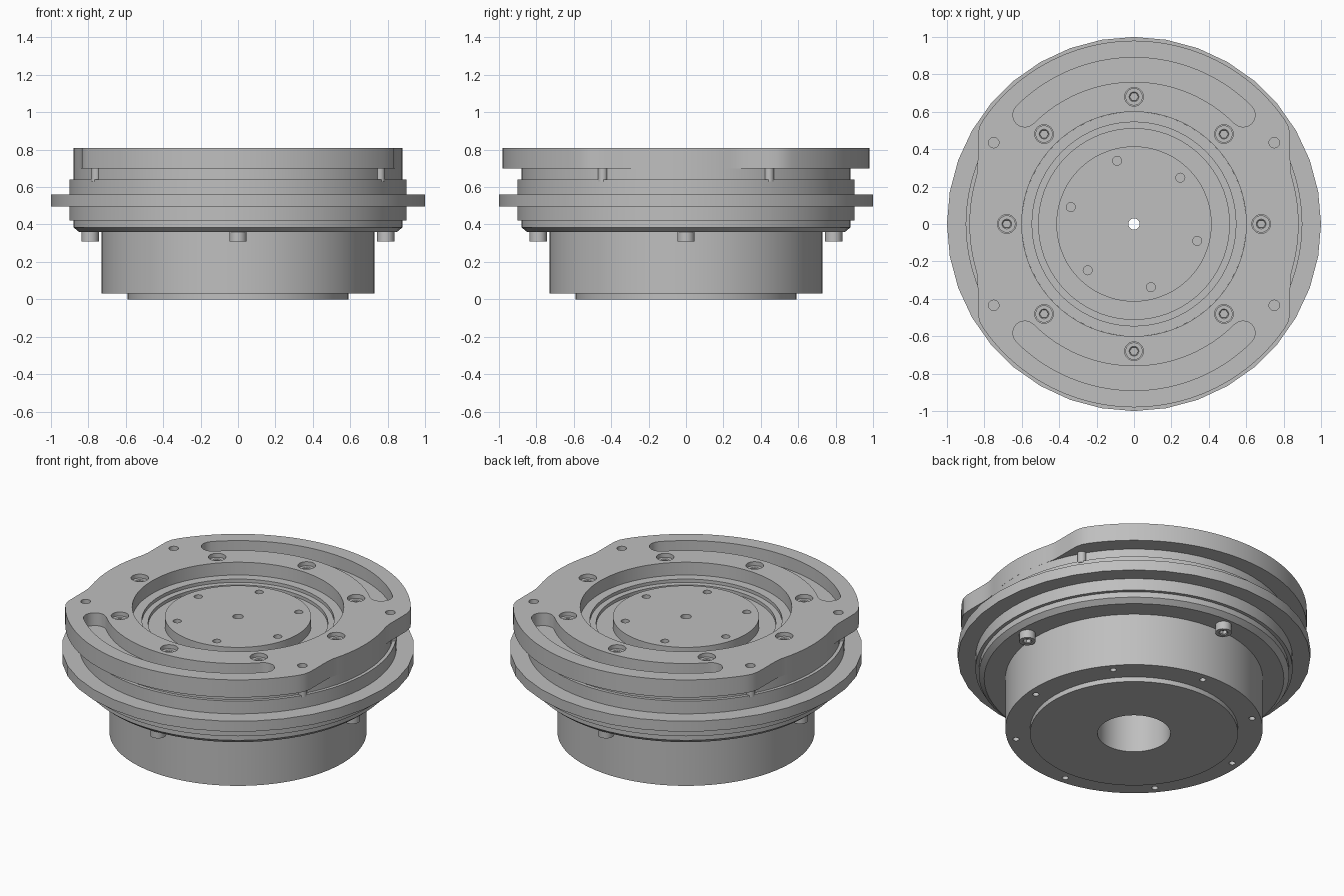
import bpy
import bmesh
from math import sin, cos, pi, tau, radians
from mathutils import Matrix

cube = bpy.data.objects.get("Cube")
if cube:
    bpy.data.objects.remove(cube, do_unlink=True)

grey = bpy.data.materials.new("machined grey")
grey.use_nodes = True
colour = (0.52, 0.52, 0.52, 1)
grey.diffuse_color = colour
grey.node_tree.nodes["Principled BSDF"].inputs["Base Color"].default_value = colour


def finish(name, bm):
    """Turn a bmesh into a grey object."""
    bmesh.ops.recalc_face_normals(bm, faces=bm.faces)
    mesh = bpy.data.meshes.new(name)
    bm.to_mesh(mesh)
    bm.free()
    mesh.materials.append(grey)
    obj = bpy.data.objects.new(name, mesh)
    bpy.context.collection.objects.link(obj)
    return obj


def activate(obj):
    bpy.ops.object.select_all(action="DESELECT")
    obj.select_set(True)
    bpy.context.view_layer.objects.active = obj


def smooth(obj):
    activate(obj)
    bpy.ops.object.shade_smooth_by_angle(angle=radians(30))


def lathe(name, loop, segs, shape=lambda r, a: r):
    """Revolve a closed (radius, z) loop; shape may vary radius with angle."""
    bm = bmesh.new()
    rings = []
    for i in range(segs):
        a = tau * i / segs
        rings.append([bm.verts.new((shape(r, a) * cos(a), shape(r, a) * sin(a), z))
                      for r, z in loop])
    for i in range(segs):
        p, q = rings[i], rings[(i + 1) % segs]
        for j in range(len(loop)):
            k = (j + 1) % len(loop)
            bm.faces.new((p[j], q[j], q[k], p[k]))
    bmesh.ops.remove_doubles(bm, verts=bm.verts, dist=1e-5)
    return finish(name, bm)


def drill(bm, x, y, z0, z1, r):
    """Add a vertical cylinder to a bmesh."""
    bmesh.ops.create_cone(bm, cap_ends=True, segments=24, radius1=r, radius2=r,
                          depth=z1 - z0,
                          matrix=Matrix.Translation((x, y, (z0 + z1) / 2)))


def drill_circle(bm, count, radius, start, z0, z1, r):
    for i in range(count):
        a = radians(start) + tau * i / count
        drill(bm, radius * cos(a), radius * sin(a), z0, z1, r)


def arc_slot(bm, mid, half, radius, width, z0, z1):
    """Add a curved slot with round ends to a bmesh."""
    w, n, pts = width / 2, 32, []

    def end(a, turn):
        for i in range(1, 8):
            t = a + turn + pi * i / 8
            pts.append((radius * cos(a) + w * cos(t), radius * sin(a) + w * sin(t)))

    span = [mid - half + 2 * half * i / n for i in range(n + 1)]
    pts += [((radius + w) * cos(a), (radius + w) * sin(a)) for a in span]
    end(mid + half, 0)
    pts += [((radius - w) * cos(a), (radius - w) * sin(a)) for a in reversed(span)]
    end(mid - half, pi)
    face = bm.faces.new([bm.verts.new((x, y, z0)) for x, y in pts])
    top = bmesh.ops.extrude_face_region(bm, geom=[face])["geom"]
    bmesh.ops.translate(bm, vec=(0, 0, z1 - z0),
                        verts=[v for v in top if isinstance(v, bmesh.types.BMVert)])


def cut(obj, bm):
    """Subtract the bmesh from the object."""
    cutter = finish("cutter", bm)
    cutter.hide_render = True
    mod = obj.modifiers.new("cut", "BOOLEAN")
    mod.operation = "DIFFERENCE"
    mod.solver = "EXACT"
    mod.object = cutter
    activate(obj)
    bpy.ops.object.modifier_apply(modifier=mod.name)
    bpy.data.objects.remove(cutter, do_unlink=True)


# Main housing, with the bore below and the stepped recess and hub disc on top
body = lathe("housing", [
    (0.207, 0), (0.59, 0), (0.59, 0.03), (0.73, 0.03), (0.73, 0.36),
    (0.85, 0.36), (0.88, 0.385), (0.88, 0.42), (0.9, 0.42), (0.9, 0.64),
    (0.88, 0.64), (0.88, 0.7), (0.6, 0.7), (0.6, 0.73), (0.545, 0.73),
    (0.545, 0.71), (0.51, 0.71), (0.51, 0.69), (0.415, 0.69), (0.415, 0.75),
    (0.03, 0.75), (0.03, 0.64), (0.207, 0.64)], 72)
holes = bmesh.new()
drill_circle(holes, 6, 0.35, 45, 0.70, 0.80, 0.024)
drill_circle(holes, 8, 0.68, 40, -0.05, 0.12, 0.018)
cut(body, holes)
smooth(body)

# Wide thin flange
smooth(lathe("flange", [(0.85, 0.495), (1, 0.495), (1, 0.56), (0.85, 0.56)], 36))


# Top plate with relieved sides
def plate_edge(r, a):
    if r < 0.7:
        return r
    samples = [a + radians(d) for d in (-2, -1, 0, 1, 2)]
    return sum(max(0.88, min(r, 0.835 / max(abs(cos(s)), 0.01)))
               for s in samples) / len(samples)


plate = lathe("top_plate", [(0.6, 0.7), (0.98, 0.7), (0.98, 0.81), (0.6, 0.81)],
              144, plate_edge)
holes = bmesh.new()
drill_circle(holes, 8, 0.68, 0, 0.76, 0.9, 0.05)
for sx in (-1, 1):
    for sy in (-1, 1):
        drill(holes, sx * 0.75, sy * 0.435, 0.73, 0.9, 0.028)
for sy in (-1, 1):
    arc_slot(holes, sy * pi / 2, pi / 4, 0.825, 0.13, 0.73, 0.9)
cut(plate, holes)
smooth(plate)

# Locating pins below the plate
for sx, side in ((1, "left"), (-1, "right")):
    for sy, end_name in ((-1, "front"), (1, "back")):
        pin = bmesh.new()
        drill(pin, sx * 0.76, sy * 0.445, 0.63, 0.705, 0.025)
        smooth(finish(f"pin_{end_name}_{side}", pin))


# Socket-head bolts
def hex_socket(r, a):
    return r / cos(a % (pi / 3) - pi / 6) if 0 < r < 0.021 else r


def bolt(name, angle, radius, z, head, height, flip):
    top, floor = height, height - 0.025
    obj = lathe(name, [(0, 0), (head, 0), (head, top), (0.026, top),
                       (0.02, top - 0.004), (0.02, floor), (0, floor)], 24, hex_socket)
    obj.location = (radius * cos(angle), radius * sin(angle), z)
    obj.rotation_euler = (pi if flip else 0, 0, 0)
    smooth(obj)


for i in range(8):
    bolt(f"plate_bolt_{i + 1}", tau * i / 8, 0.68, 0.75, 0.046, 0.037, False)
for i in range(4):
    bolt(f"underside_bolt_{i + 1}", tau * i / 4, 0.79, 0.365, 0.046, 0.055, True)
